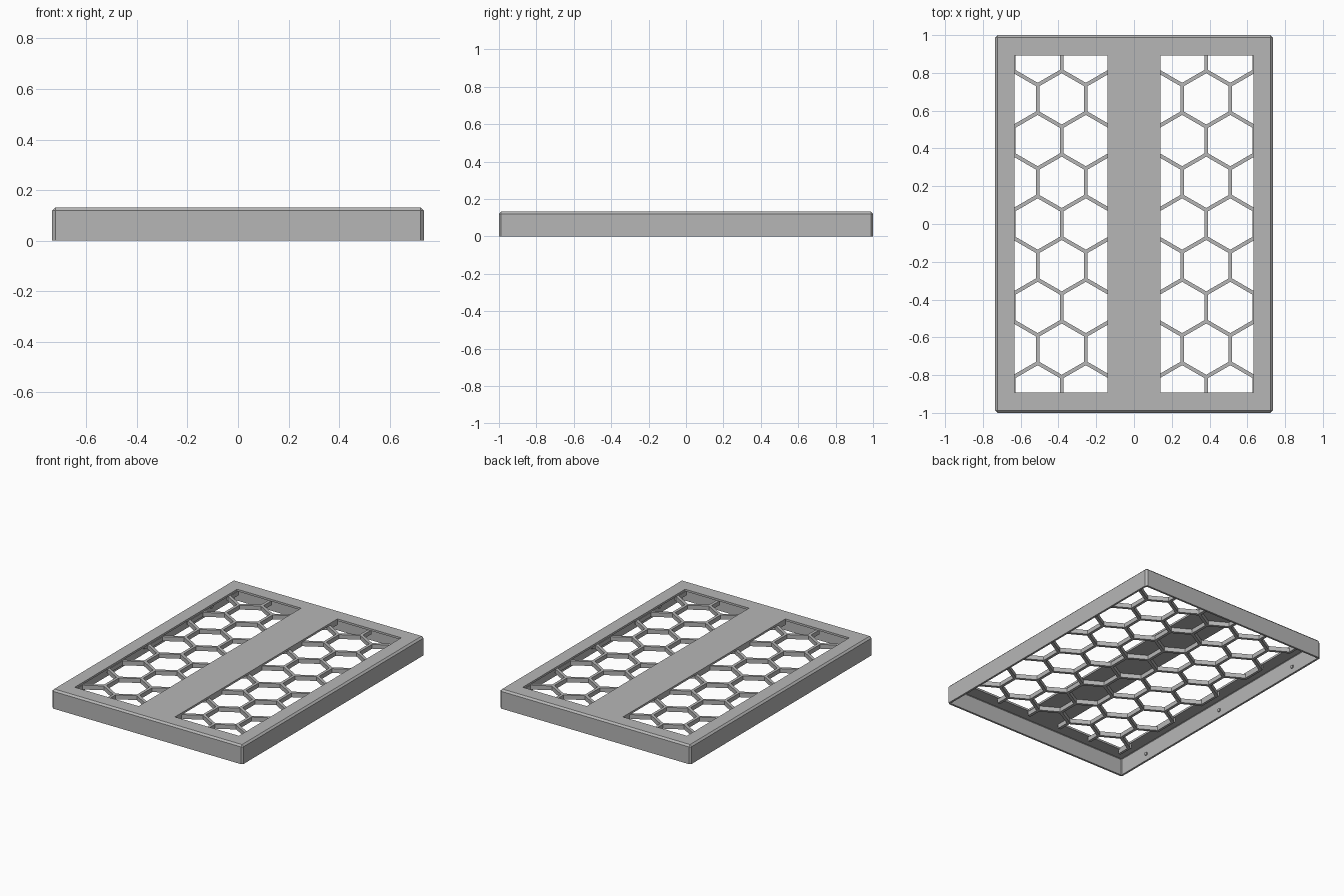
import bpy, bmesh, math
from mathutils import Vector, Matrix

old = bpy.data.objects.get("Cube")
if old:
    bpy.data.objects.remove(old, do_unlink=True)

WIDTH, LENGTH, HEIGHT = 1.47, 2.0, 0.132
SHEET = 0.014                       # wall and top plate thickness
WIN_IN, WIN_OUT, WIN_Y = 0.14, 0.632, 0.893
PITCH, STRUT, GRID_DEPTH = 0.255, 0.02, 0.03

grey = bpy.data.materials.new("plain_grey")
grey.use_nodes = True
colour = (0.47, 0.47, 0.47, 1)
grey.diffuse_color = colour
grey.node_tree.nodes["Principled BSDF"].inputs["Base Color"].default_value = colour


def make_object(name, bm):
    mesh = bpy.data.meshes.new(name)
    bm.to_mesh(mesh)
    bm.free()
    mesh.materials.append(grey)
    obj = bpy.data.objects.new(name, mesh)
    bpy.context.collection.objects.link(obj)
    return obj


def solidify(obj, thickness):
    mod = obj.modifiers.new("thickness", 'SOLIDIFY')
    mod.thickness = thickness
    mod.offset = -1
    mod.use_even_offset = True
    mod.use_quality_normals = True


# Open-bottomed cover: chamfered box with two windows in its top
bm = bmesh.new()
bmesh.ops.create_cube(bm, size=1, matrix=Matrix.Translation((0, 0, HEIGHT / 2))
                      @ Matrix.Diagonal((WIDTH, LENGTH, HEIGHT, 1)))
bottom = [f for f in bm.faces if f.normal.z < -0.5]
bmesh.ops.delete(bm, geom=bottom, context='FACES')
rounded = [e for e in bm.edges if len(e.link_faces) == 2]
bmesh.ops.bevel(bm, geom=rounded, offset=0.012, segments=1, affect='EDGES')
bm.normal_update()
cuts = [((s * x, 0, 0), (1, 0, 0)) for s in (-1, 1) for x in (WIN_IN, WIN_OUT)]
cuts += [((0, s * WIN_Y, 0), (0, 1, 0)) for s in (-1, 1)]
for point, normal in cuts:
    top = [f for f in bm.faces if f.normal.z > 0.99]
    geom = top + list({e for f in top for e in f.edges}) + list({v for f in top for v in f.verts})
    bmesh.ops.bisect_plane(bm, geom=geom, plane_co=point, plane_no=normal)
    bm.normal_update()
windows = []
for f in bm.faces:
    c = f.calc_center_median()
    if f.normal.z > 0.99 and WIN_IN < abs(c.x) < WIN_OUT and abs(c.y) < WIN_Y:
        windows.append(f)
bmesh.ops.delete(bm, geom=windows, context='FACES')
solidify(make_object("cover_shell", bm), SHEET)

# Honeycomb grille hanging under the top plate
bm = bmesh.new()
radius = PITCH / math.sqrt(3)
grid_top = HEIGHT - SHEET
for row in range(-5, 6):
    for col in range(-4, 5):
        x = (col + 0.5 * (row % 2)) * PITCH
        y = row * radius * 1.5
        ring = []
        for k in range(6):
            a = math.radians(30 + 60 * k)
            ring.append(bm.verts.new((x + radius * math.cos(a), y + radius * math.sin(a), grid_top)))
        bm.faces.new(ring)
bmesh.ops.remove_doubles(bm, verts=bm.verts[:], dist=0.001)
bm.normal_update()
cells = bm.faces[:]
bmesh.ops.inset_individual(bm, faces=cells, thickness=STRUT / 2, use_even_offset=True)
holes = [f for f in bm.faces if len(f.verts) == 6]
bmesh.ops.delete(bm, geom=holes, context='FACES')
for axis, limit in ((Vector((1, 0, 0)), 0.645), (Vector((0, 1, 0)), 0.905)):
    for s in (-1, 1):
        bmesh.ops.bisect_plane(bm, geom=bm.verts[:] + bm.edges[:] + bm.faces[:],
                               plane_co=axis * s * limit, plane_no=axis * s, clear_outer=True)
solidify(make_object("honeycomb_grille", bm), GRID_DEPTH)

# Small round studs on the inner faces of the long walls
for side, label in ((1, "left"), (-1, "right")):
    bm = bmesh.new()
    for y in (-0.735, 0, 0.735):
        place = Matrix.Translation((side * (WIDTH / 2 - SHEET - 0.003), y, 0.047))
        bmesh.ops.create_cone(bm, cap_ends=True, segments=16, radius1=0.012, radius2=0.012,
                              depth=0.01, matrix=place @ Matrix.Rotation(math.pi / 2, 4, 'Y'))
    make_object(label + "_wall_studs", bm)
